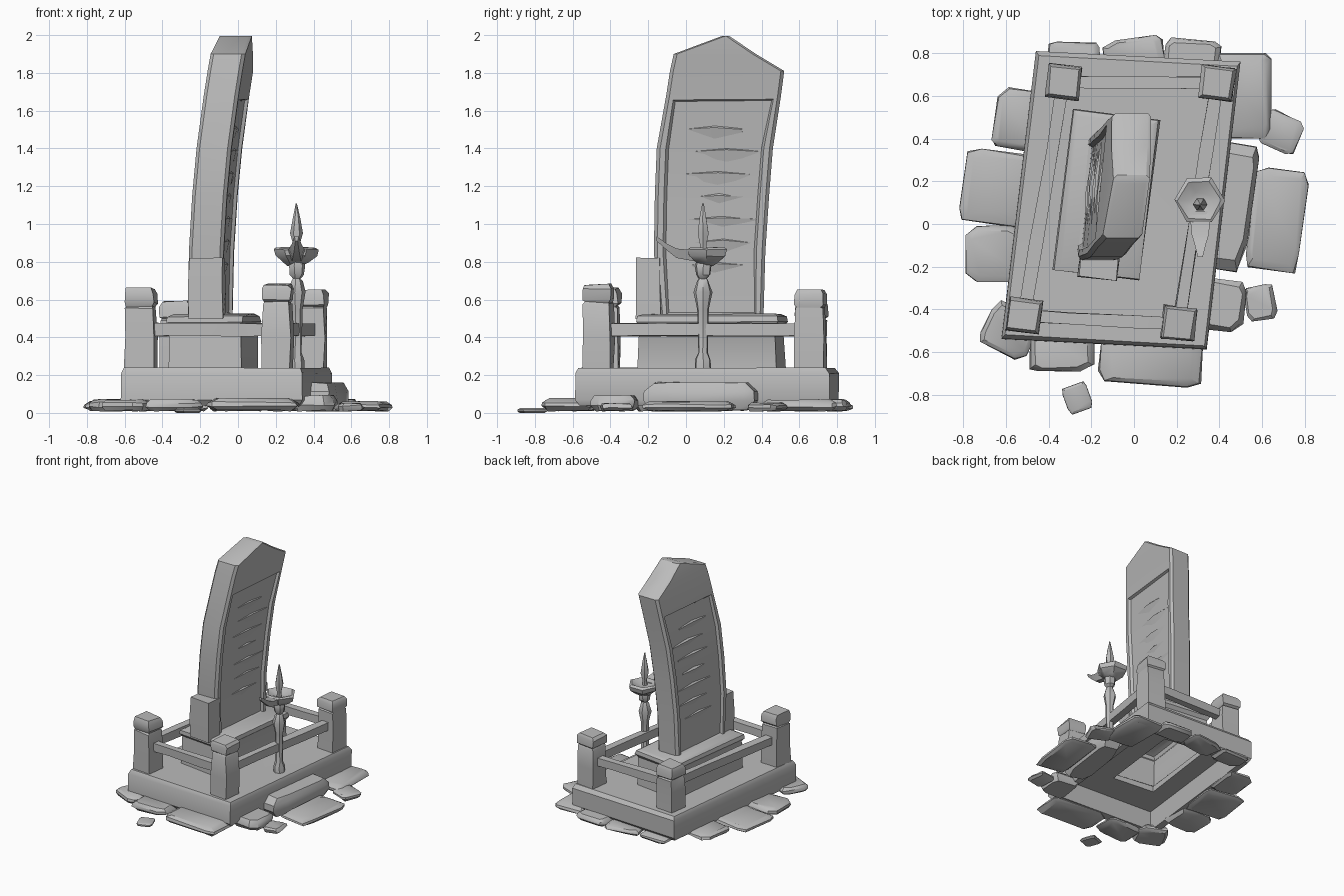
import bpy, bmesh, math, random
from mathutils import Vector

random.seed(4)
old = bpy.data.objects.get("Cube")
if old:
    bpy.data.objects.remove(old)

stone = bpy.data.materials.new("grey stone")
stone.use_nodes = True
GREY = (0.5, 0.5, 0.5, 1)
stone.diffuse_color = GREY
stone.node_tree.nodes["Principled BSDF"].inputs["Base Color"].default_value = GREY

TURN = math.radians(-7)


def finish(name, bm, angle=35):
    bmesh.ops.recalc_face_normals(bm, faces=bm.faces)
    mesh = bpy.data.meshes.new(name)
    bm.to_mesh(mesh)
    bm.free()
    mesh.materials.append(stone)
    ob = bpy.data.objects.new(name, mesh)
    bpy.context.collection.objects.link(ob)
    bpy.ops.object.select_all(action='DESELECT')
    ob.select_set(True)
    bpy.context.view_layer.objects.active = ob
    bpy.ops.object.shade_smooth_by_angle(angle=math.radians(angle))
    return ob


def loft(rings, rough=0.0, bottom=True, top=True):
    """Skin a stack of equal rings, with optional end caps."""
    bm = bmesh.new()
    rows = []
    for ring in rings:
        rows.append([bm.verts.new(Vector(p) + rough * Vector(
            [random.uniform(-1, 1) for _ in range(3)])) for p in ring])
    n = len(rows[0])
    for low, high in zip(rows, rows[1:]):
        for i in range(n):
            j = (i + 1) % n
            bm.faces.new((low[i], low[j], high[j], high[i]))
    if bottom:
        bm.faces.new(rows[0][::-1])
    if top:
        bm.faces.new(rows[-1])
    return bm


def rect(cx, cy, hx, hy, z, turn=TURN):
    c, s = math.cos(turn), math.sin(turn)
    return [(cx + a * hx * c - b * hy * s, cy + a * hx * s + b * hy * c, z)
            for a, b in ((-1, -1), (1, -1), (1, 1), (-1, 1))]


def disc(cx, cy, r, z, n=7):
    return [(cx + r * math.cos(math.tau * i / n), cy + r * math.sin(math.tau * i / n), z)
            for i in range(n)]


def beam(name, a, b, wide, tall):
    """Square bar between two points, slightly worn in the middle."""
    a, b = Vector(a), Vector(b)
    side = (b - a).cross(Vector((0, 0, 1))).normalized() * wide
    up = Vector((0, 0, tall))
    rings = []
    for t, k in ((0, 1), (0.3, 0.9), (0.7, 1), (1, 0.9)):
        p = a.lerp(b, t)
        rings.append([p - side * k - up * k, p + side * k - up * k,
                      p + side * k + up * k, p - side * k + up * k])
    return finish(name, loft(rings, 0.004))


# Plinth: a worn rim and floor, open underneath and below the pedestal
corners = [(-0.62, -0.54), (0.34, -0.59), (0.5, 0.76), (-0.46, 0.81)]
mid = Vector((-0.06, 0.11))
PX, PY = -0.13, 0.135


def plinth_ring(k, z):
    return [(*mid.lerp(Vector(c), k), z) for c in corners]


hole = [rect(PX, PY, 0.175, 0.35, z) for z in (0.235, 0.19)]
bm = loft(hole + [plinth_ring(k, z) for k, z in
                  ((0.84, 0.19), (0.86, 0.04), (0.96, 0.04), (1, 0.07),
                   (0.995, 0.21), (0.97, 0.24))] + hole[:1],
          0.003, False, False)
finish("plinth", bm)

# Stepped hollow pedestal
finish("pedestal", loft([rect(PX, PY, hx, hy, z) for hx, hy, z in
       ((0.195, 0.37, 0.22), (0.19, 0.36, 0.46), (0.205, 0.38, 0.48),
        (0.2, 0.375, 0.51), (0.17, 0.35, 0.525))], 0.004, False))


# Curved standing slab with trimmed edges and a recessed panel on both broad faces
def lean(y, z):
    return -0.145 + 0.057 * (z - 0.5) ** 2 + 0.1 * (y - 0.15)


def slab_ring(z, y0, y1, half=0.092, cut=0.018):
    quarter = [(-1, 0, y0 + cut), (-1, cut, y0), (1, cut, y0), (1, 0, y0 + cut),
               (1, 0, y1 - cut), (1, cut, y1), (-1, cut, y1), (-1, 0, y1 - cut)]
    return [(lean(y, z) + side * (half - inset), y, z) for side, inset, y in quarter]


bm = loft([slab_ring(*r) for r in
           ((0.5, -0.14, 0.41), (0.85, -0.17, 0.42), (1.15, -0.165, 0.44),
            (1.4, -0.155, 0.46), (1.68, -0.105, 0.503), (1.81, -0.085, 0.52),
            (1.9, -0.065, 0.37), (1.995, 0.19, 0.23, 0.085))])
bm.normal_update()
for sign in (-1, 1):
    panel = [f for f in bm.faces if f.normal.x * sign > 0.9
             and f.calc_center_median().z < 1.65]
    bmesh.ops.inset_region(bm, faces=panel, thickness=0.03)
    bmesh.ops.inset_region(bm, faces=panel, thickness=0.014, depth=-0.018)
finish("standing_slab", bm, 30)

# Worn ridges across each panel
for sign in (-1, 1):
    for i in range(7):
        z = 0.78 + i * 0.12
        y0, y1 = 0.0 + 0.05 * (i % 2), 0.3 + 0.04 * (i % 3)
        rings = []
        for y, k in ((y0, 0.3), (0.5 * (y0 + y1), 1), (y1, 0.3)):
            x = lean(y, z) + sign * 0.07
            rings.append([(x, y, z - 0.05 * k), (x + sign * 0.016 * k, y, z + 0.012 * k),
                          (x, y, z + 0.025 * k)])
        finish("panel_ridge", loft(rings, 0.003))

# Small block leaning on the front end of the slab
finish("front_block", loft([rect(-0.165, -0.19, hx, 0.065, z) for hx, z in
       ((0.09, 0.5), (0.09, 0.66), (0.087, 0.82))], 0.004))

# Corner posts with capstones
posts = {"front_right": (-0.515, -0.43, 0.66), "front_left": (0.21, -0.465, 0.68),
         "back_left": (0.39, 0.66, 0.655), "back_right": (-0.33, 0.665, 0.59)}
for name, (x, y, top) in posts.items():
    profile = ((0.077, 0.22), (0.077, 0.4), (0.071, top - 0.105), (0.066, top - 0.095),
               (0.077, top - 0.08), (0.078, top - 0.025), (0.066, top))
    finish(name + "_post", loft([rect(x, y, h, h, z) for h, z in profile], 0.006))

# Rails between neighbouring posts
ring = list(posts.values())
for i, a in enumerate(ring):
    b = ring[(i + 1) % 4]
    beam("rail", (a[0], a[1], 0.44), (b[0], b[1], 0.44), 0.03, 0.035)

# Lamp: stem, bowl, spout and flame
LX, LY = 0.31, 0.09
stem = ((0.045, 0.23), (0.042, 0.28), (0.028, 0.32), (0.03, 0.55), (0.05, 0.64),
        (0.03, 0.7), (0.022, 0.71), (0.04, 0.73), (0.045, 0.78), (0.03, 0.82))
finish("lamp_stem", loft([disc(LX, LY, r, z) for r, z in stem], 0.003))
bowl = ((0.04, 0.78), (0.07, 0.8), (0.11, 0.83), (0.12, 0.865), (0.1, 0.875), (0.04, 0.85))
finish("lamp_bowl", loft([disc(LX - 0.005, LY + 0.02, r, z, 6) for r, z in bowl], 0.005))
spout = ((0.06, 0.05, 0.8, 0.86), (-0.05, 0.04, 0.82, 0.87),
         (-0.1, 0.025, 0.86, 0.895), (-0.155, 0.012, 0.91, 0.935))
finish("lamp_spout", loft([[(LX - w, y, hi), (LX - w / 2, y, lo),
                            (LX + w / 2, y, lo), (LX + w, y, hi)]
                           for y, w, lo, hi in spout]))
flame = ((0.02, 0.85), (0.018, 0.89), (0.034, 0.95), (0.02, 1.03), (0.003, 1.11))
finish("flame", loft([disc(LX, LY, r, z, 6) for r, z in flame], 0.002))

# Paving stones: centre, half sizes, turn in degrees, top height
paving = [
    (-0.64, 0.17, 0.16, 0.17, -8, 0.06), (-0.65, -0.14, 0.14, 0.13, 0, 0.07),
    (-0.54, 0.49, 0.11, 0.14, -8, 0.06), (-0.28, 0.77, 0.12, 0.08, 0, 0.05),
    (0.0, 0.78, 0.14, 0.09, 8, 0.05), (0.27, 0.78, 0.13, 0.08, -5, 0.07),
    (0.51, 0.6, 0.13, 0.2, 0, 0.07), (0.69, 0.43, 0.09, 0.085, -25, 0.05),
    (0.46, 0.08, 0.09, 0.3, -8, 0.16), (0.67, 0.02, 0.125, 0.24, -7, 0.06),
    (0.41, -0.38, 0.11, 0.12, -8, 0.09), (0.59, -0.37, 0.07, 0.08, 10, 0.05),
    (0.08, -0.62, 0.24, 0.13, -4, 0.075), (-0.34, -0.58, 0.15, 0.11, 0, 0.07),
    (-0.58, -0.5, 0.12, 0.11, -25, 0.07), (-0.265, -0.815, 0.06, 0.065, 20, 0.025)]


def chipped(pts):
    """Cut each corner of a rectangle by an uneven amount."""
    out = []
    for i, p in enumerate(pts):
        for q in (pts[i - 1], pts[(i + 1) % 4]):
            out.append(p.lerp(q, random.uniform(0.05, 0.24)))
    return out


for cx, cy, hx, hy, deg, top in paving:
    low = 0.0 if top < 0.03 else 0.012
    outline = chipped([Vector(p) for p in rect(cx, cy, hx, hy, 0, math.radians(deg))])
    centre = Vector((cx, cy, 0))
    rings = [[centre.lerp(p, k) + Vector((0, 0, low + (top - low) * t)) for p in outline]
             for k, t in ((0.85, 0), (1, 0.35), (0.98, 0.7), (0.82, 1))]
    finish("paving_stone", loft(rings, 0.005 if low else 0.0))
